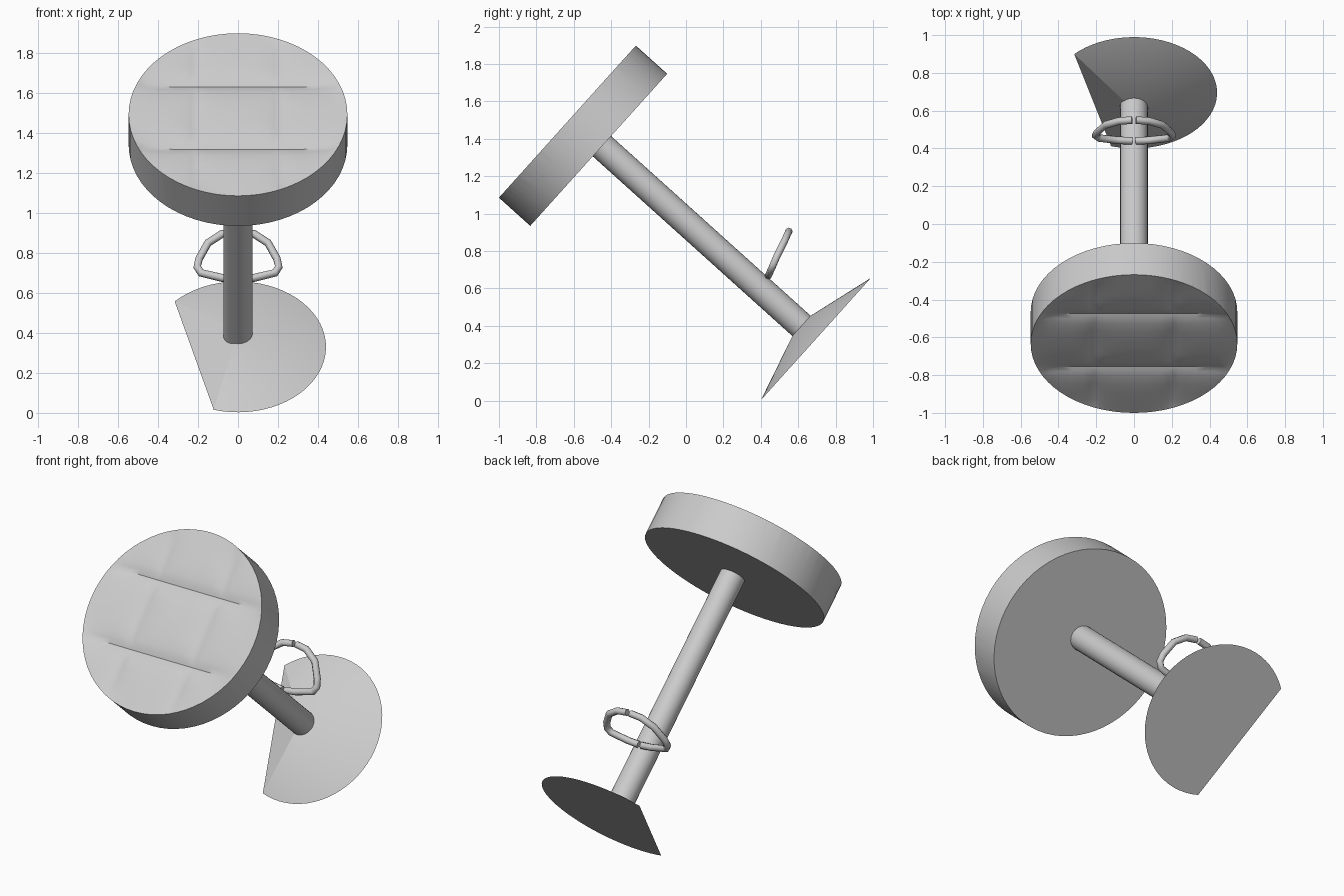
import bpy, bmesh, math
from mathutils import Matrix, Vector

if "Cube" in bpy.data.objects:
    bpy.data.objects.remove(bpy.data.objects["Cube"])

grey = bpy.data.materials.new("light_grey")
grey.diffuse_color = (0.6, 0.6, 0.6, 1)
grey.use_nodes = True
grey.node_tree.nodes["Principled BSDF"].inputs["Base Color"].default_value = grey.diffuse_color

# The stool leans over: local z runs up the post, local y up the slope
TILT = Matrix.Translation((0, 0.695, 0.33)) @ Matrix.Rotation(math.radians(48), 4, 'X')
SEAT_R, SEAT_TOP, SEAT_BOTTOM, SEAT_Y = 0.547, 1.765, 1.54, -0.026


def finish(name, bm, matrix, angle=30):
    bmesh.ops.recalc_face_normals(bm, faces=bm.faces)
    me = bpy.data.meshes.new(name)
    bm.to_mesh(me)
    bm.free()
    me.materials.append(grey)
    me.shade_smooth()
    me.set_sharp_from_angle(angle=math.radians(angle))
    ob = bpy.data.objects.new(name, me)
    ob.matrix_world = matrix
    bpy.context.collection.objects.link(ob)
    return ob


def ring(bm, r, z, n=64):
    return [bm.verts.new((r * math.cos(2 * math.pi * i / n),
                          r * math.sin(2 * math.pi * i / n), z)) for i in range(n)]


def bridge(bm, a, b):
    for i in range(len(a)):
        j = (i + 1) % len(a)
        bm.faces.new((a[i], a[j], b[j], b[i]))


# Seat: round drum with a quilted top of three by three pads
bm = bmesh.new()
low, high, inner = ring(bm, SEAT_R, SEAT_BOTTOM), ring(bm, SEAT_R, SEAT_TOP), ring(bm, 0.53, SEAT_TOP)
bm.faces.new(low)
bridge(bm, low, high)
bridge(bm, high, inner)
bm.faces.new(inner)
offsets = (0.03, 0.09, 0.15, 0.185, 0.21, 0.235, 0.27, 0.33, 0.39, 0.45, 0.5)
for axis in (Vector((1, 0, 0)), Vector((0, 1, 0))):
    for d in offsets:
        for s in (-1, 1):
            top = [f for f in bm.faces if all(abs(v.co.z - SEAT_TOP) < 1e-4 for v in f.verts)]
            geom = list({e for f in top for e in f.edges}) + list({v for f in top for v in f.verts}) + top
            bmesh.ops.bisect_plane(bm, geom=geom, plane_co=axis * d * s, plane_no=axis)


def groove(d, width):
    return math.exp(-abs(abs(d) - 0.21) / width)


for v in bm.verts:
    r = math.hypot(v.co.x, v.co.y)
    if v.co.z > SEAT_TOP - 1e-4 and r < 0.535:
        fade = 1 - (r / SEAT_R) ** 8
        v.co.z -= fade * max(0.016 * groove(v.co.x, 0.05), 0.028 * groove(v.co.y, 0.05))
bmesh.ops.triangulate(bm, faces=[f for f in bm.faces if f.calc_center_median().z > SEAT_TOP - 0.05])
finish("seat", bm, TILT @ Matrix.Translation((0, SEAT_Y, 0)), 40)

# Post
bm = bmesh.new()
a, b = ring(bm, 0.073, 0.06, 32), ring(bm, 0.073, SEAT_BOTTOM + 0.02, 32)
bridge(bm, a, b)
bm.faces.new(a)
bm.faces.new(b)
finish("post", bm, TILT)

# Base: low cone with one side cut straight along a chord
bm = bmesh.new()
start, sweep, n = math.radians(254 - 360), math.radians(242), 44
rim = []
for i in range(n + 1):
    t = start + sweep * i / n
    rim.append(bm.verts.new((0.44 * math.cos(t), 0.44 * math.sin(t), 0)))
apex = bm.verts.new((0, 0, 0.125))
bm.faces.new(rim)
for i in range(n + 1):
    bm.faces.new((rim[i], rim[(i + 1) % (n + 1)], apex))
finish("base", bm, TILT, 25)

# Footrest: a mirrored pair of bent tubes standing on the post
path = [(0.01, 0.55, 0.905), (0.08, 0.545, 0.895), (0.15, 0.525, 0.85), (0.195, 0.485, 0.77),
        (0.204, 0.468, 0.73), (0.185, 0.455, 0.70), (0.08, 0.443, 0.675), (0.01, 0.44, 0.668)]
for side, name in ((1, "footrest_right"), (-1, "footrest_left")):
    cu = bpy.data.curves.new(name, 'CURVE')
    cu.dimensions = '3D'
    cu.bevel_depth = 0.02
    cu.bevel_resolution = 2
    cu.use_fill_caps = True
    sp = cu.splines.new('POLY')
    sp.points.add(len(path) - 1)
    for p, (x, y, z) in zip(sp.points, path):
        p.co = (x * side, y, z, 1)
    cu.materials.append(grey)
    bpy.context.collection.objects.link(bpy.data.objects.new(name, cu))
